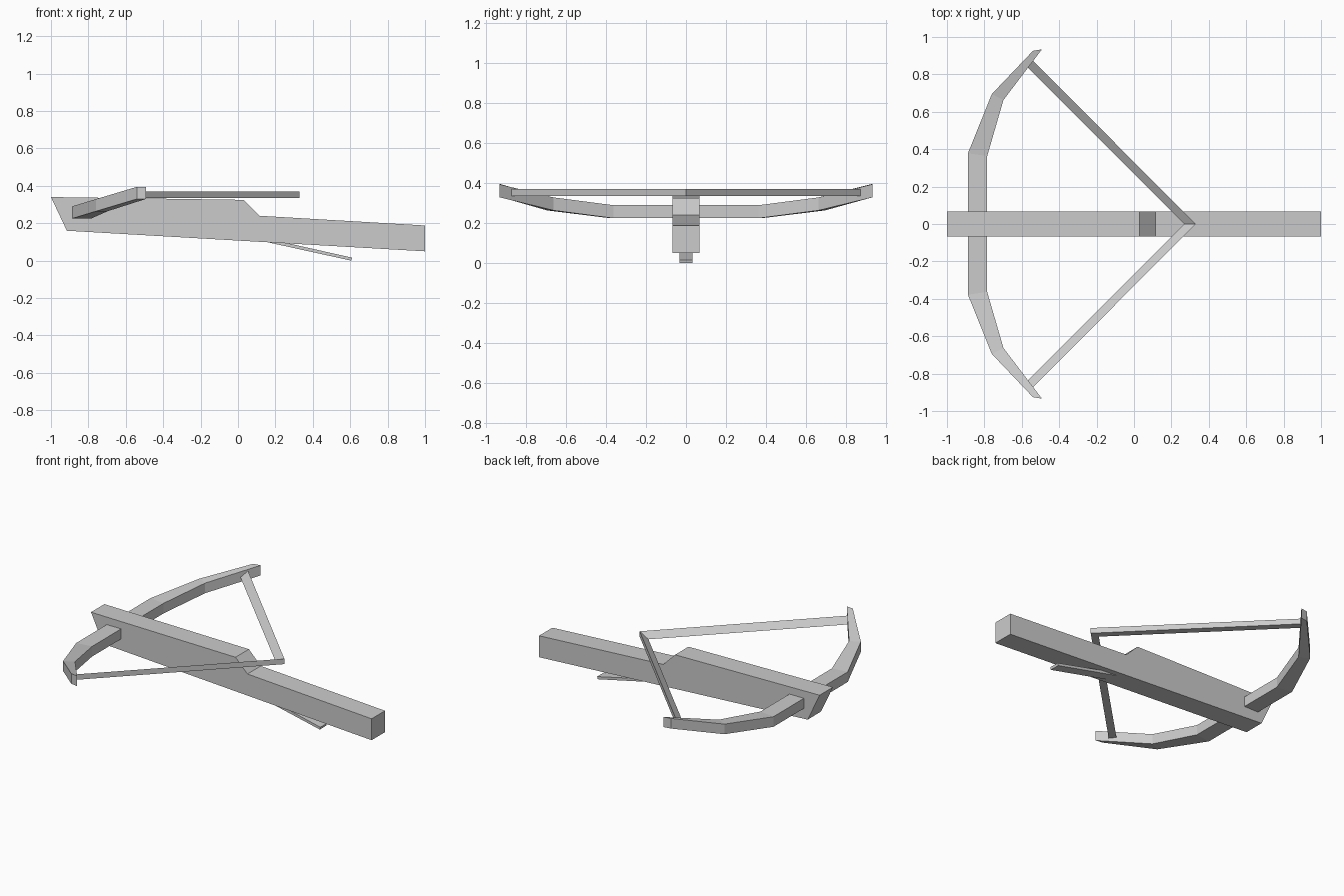
import bpy
import bmesh

old = bpy.data.objects.get("Cube")
if old:
    bpy.data.objects.remove(old, do_unlink=True)

grey = bpy.data.materials.new("plain grey")
grey.use_nodes = True
colour = (0.6, 0.6, 0.6, 1)
grey.diffuse_color = colour
grey.node_tree.nodes["Principled BSDF"].inputs["Base Color"].default_value = colour


def loft(name, rings):
    """Skin matching rings of points into a closed, flat-faced solid."""
    bm = bmesh.new()
    loops = [[bm.verts.new(p) for p in ring] for ring in rings]
    n = len(loops[0])
    for a, b in zip(loops, loops[1:]):
        for i in range(n):
            j = (i + 1) % n
            bm.faces.new((a[i], a[j], b[j], b[i]))
    bm.faces.new(loops[0][::-1])
    bm.faces.new(loops[-1])
    bmesh.ops.recalc_face_normals(bm, faces=bm.faces)
    mesh = bpy.data.meshes.new(name)
    bm.to_mesh(mesh)
    bm.free()
    mesh.materials.append(grey)
    obj = bpy.data.objects.new(name, mesh)
    bpy.context.collection.objects.link(obj)
    return obj


def extrude_profile(name, profile, half_width):
    """Side profile (x, z) pushed out to both sides in y."""
    return loft(name, [[(x, y, z) for x, z in profile]
                       for y in (-half_width, half_width)])


# Stock with a stepped top, and the thin trigger lever below it
extrude_profile("stock", [(-1, 0.34), (0.03, 0.325), (0.115, 0.24),
                          (1, 0.188), (1, 0.05), (-0.915, 0.16)], 0.068)
extrude_profile("trigger", [(0.16, 0.108), (0.2, 0.108), (0.61, 0.016),
                            (0.606, 0.0), (0.16, 0.098)], 0.033)

# Bow: outer (x, y), inner (x, y) and base height for each half station
stations = [((-0.888, 0.378), (-0.785, 0.363), 0.225),
            ((-0.76, 0.695), (-0.698, 0.663), 0.264),
            ((-0.54, 0.926), (-0.492, 0.934), 0.33)]


def bow_ring(station, side):
    (ox, oy), (ix, iy), z = station
    top = z + 0.065
    return [(ox, side * oy, z), (ix, side * iy, z),
            (ix, side * iy, top), (ox, side * oy, top)]


loft("bow", [bow_ring(s, -1) for s in reversed(stations)]
     + [bow_ring(s, 1) for s in stations])

# String: two wedge-section strands meeting at the nock
low, high = 0.335, 0.37
for side, label in ((1, "left"), (-1, "right")):
    loft("string_" + label, [
        [(-0.572, side * 0.84, low), (-0.542, side * 0.875, low),
         (-0.542, side * 0.875, high)],
        [(0.268, 0, low), (0.33, 0, low), (0.33, 0, high)]])
